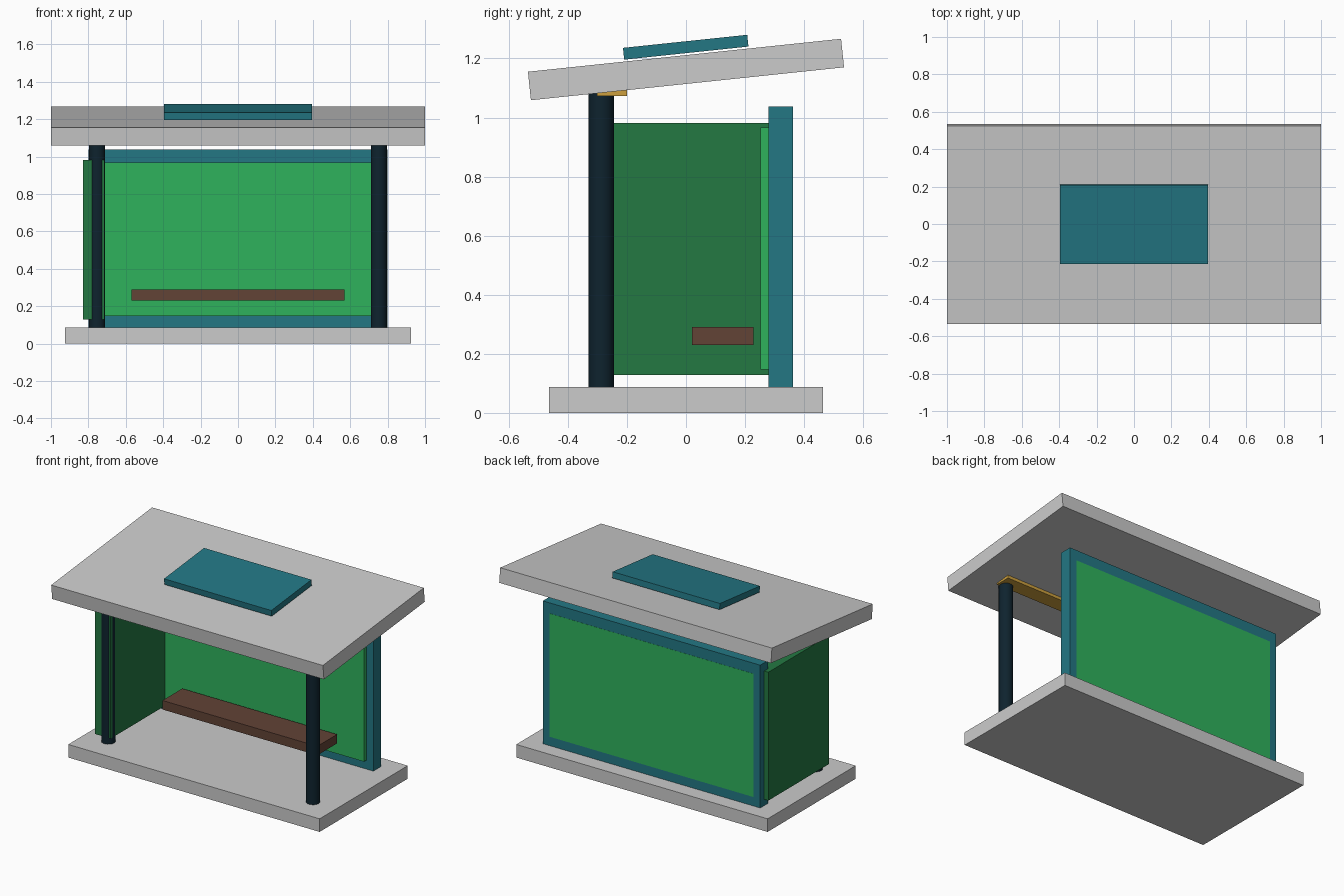
import bpy
from math import radians

cube = bpy.data.objects.get("Cube")
if cube:
    bpy.data.objects.remove(cube, do_unlink=True)


def material(name, *srgb):
    """Flat colour from 0-255 screen values, stored as linear."""
    colour = [((c / 255 + 0.055) / 1.055) ** 2.4 for c in srgb] + [1.0]
    mat = bpy.data.materials.new(name)
    mat.use_nodes = True
    mat.diffuse_color = colour
    mat.node_tree.nodes["Principled BSDF"].inputs["Base Color"].default_value = colour
    return mat


concrete = material("pale_grey", 203, 203, 203)
teal = material("teal", 35, 119, 132)
green = material("bright_green", 47, 178, 92)
dark_green = material("dark_green", 36, 121, 66)
navy = material("dark_navy", 14, 35, 46)
brown = material("brown", 98, 67, 54)
amber = material("amber", 205, 160, 62)


def finish(name, mat):
    obj = bpy.context.object
    obj.name = name
    obj.data.name = name
    obj.data.materials.append(mat)
    return obj


def box(name, mat, x, y, z, tilt=0):
    """Box from (min, max) ranges, tilted about its own x axis."""
    ranges = (x, y, z)
    bpy.ops.mesh.primitive_cube_add(size=1, location=[(a + b) / 2 for a, b in ranges])
    obj = finish(name, mat)
    obj.scale = [b - a for a, b in ranges]
    bpy.ops.object.transform_apply(location=False, rotation=False, scale=True)
    obj.rotation_euler.x = radians(tilt)
    return obj


# Floor slab and rear wall with its inset panel
box("floor_slab", concrete, (-0.925, 0.925), (-0.463, 0.463), (0, 0.087))
box("back_wall", teal, (-0.8, 0.8), (0.28, 0.362), (0.087, 1.037))
box("back_panel", green, (-0.75, 0.75), (0.253, 0.363), (0.147, 0.967))

# Single side panel, wrapped around one post
box("side_panel", dark_green, (-0.83, -0.713), (-0.32, 0.32), (0.128, 0.982))

# Bench
box("bench_seat", brown, (-0.57, 0.57), (0.02, 0.228), (0.23, 0.29))

# Front posts
for side, x in (("left", 0.753), ("right", -0.753)):
    bpy.ops.mesh.primitive_cylinder_add(vertices=24, radius=0.043, depth=1.0,
                                        location=(x, -0.287, 0.587))
    finish(side + "_post", navy)
    bpy.ops.object.shade_smooth_by_angle(angle=radians(35))

# Light strip under the roof edge
box("light_strip", amber, (-0.81, 0.81), (-0.302, -0.2), (1.073, 1.11))

# Sloped roof and the raised panel on it
box("roof", concrete, (-1, 1), (-0.533, 0.533), (1.114, 1.211), tilt=6)
box("roof_panel", teal, (-0.395, 0.395), (-0.2125, 0.2105), (1.218, 1.258), tilt=6)
